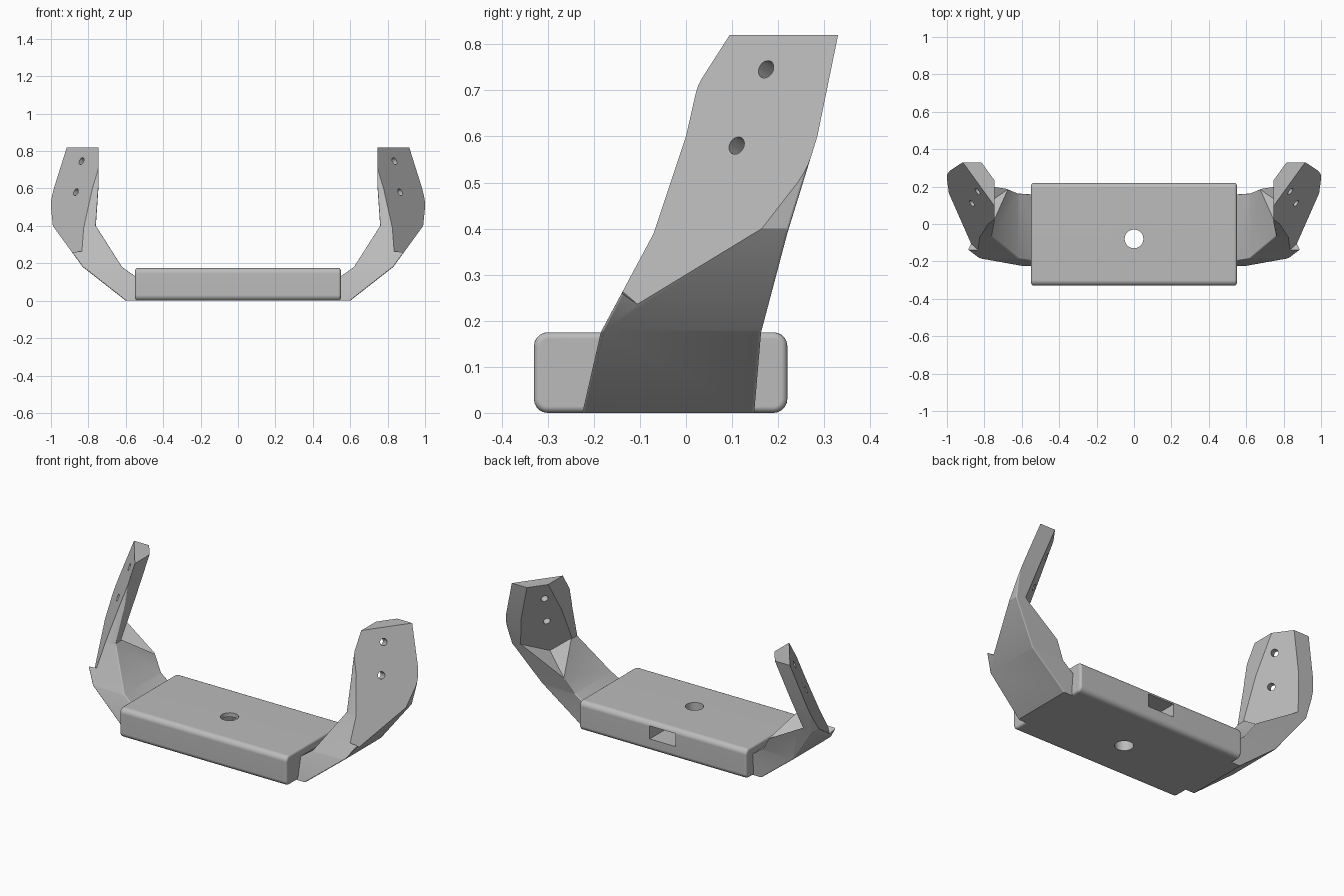
import bpy, bmesh, math
from mathutils import Vector, Matrix

cube = bpy.data.objects.get("Cube")
if cube:
    bpy.data.objects.remove(cube, do_unlink=True)

grey = bpy.data.materials.new("plain_grey")
grey.use_nodes = True
COLOUR = (0.5, 0.5, 0.5, 1)
grey.diffuse_color = COLOUR
grey.node_tree.nodes["Principled BSDF"].inputs["Base Color"].default_value = COLOUR


def make(name, bm):
    bmesh.ops.recalc_face_normals(bm, faces=bm.faces)
    mesh = bpy.data.meshes.new(name)
    bm.to_mesh(mesh)
    bm.free()
    mesh.materials.append(grey)
    obj = bpy.data.objects.new(name, mesh)
    bpy.context.collection.objects.link(obj)
    return obj


def modify(obj, kind, **settings):
    bpy.context.view_layer.objects.active = obj
    mod = obj.modifiers.new(kind.lower(), kind)
    for key, value in settings.items():
        setattr(mod, key, value)
    bpy.ops.object.modifier_apply(modifier=mod.name)


def combine(obj, other, operation="DIFFERENCE"):
    modify(obj, "BOOLEAN", operation=operation, solver="EXACT", object=other)
    bpy.data.objects.remove(other, do_unlink=True)


def prism(name, points, axis):
    """Extrude a (horizontal, z) outline along x or y."""
    bm = bmesh.new()
    if axis == "y":
        verts = [bm.verts.new((h, -1, z)) for h, z in points]
        along = Vector((0, 2, 0))
    else:
        verts = [bm.verts.new((0, h, z)) for h, z in points]
        along = Vector((2, 0, 0))
    face = bm.faces.new(verts)
    top = bmesh.ops.extrude_face_region(bm, geom=[face])["geom"]
    bmesh.ops.translate(bm, vec=along, verts=[v for v in top if isinstance(v, bmesh.types.BMVert)])
    return make(name, bm)


def block(name, low, high):
    bm = bmesh.new()
    low, high = Vector(low), Vector(high)
    bmesh.ops.create_cube(bm, size=1, matrix=Matrix.Translation((low + high) / 2)
                          @ Matrix.Diagonal((*(high - low), 1)))
    return make(name, bm)


def half_space(*planes):
    """Large solid holding every point p with normal . p > distance."""
    bm = bmesh.new()
    bmesh.ops.create_cube(bm, size=5)
    for normal, distance in planes:
        n = Vector(normal)
        bmesh.ops.bisect_plane(bm, geom=bm.verts[:] + bm.edges[:] + bm.faces[:],
                               plane_co=n * distance / n.length_squared,
                               plane_no=n, clear_inner=True)
        bmesh.ops.holes_fill(bm, edges=bm.edges, sides=0)
    return make("cutter", bm)


def rod(centre, direction, radius, depth):
    bm = bmesh.new()
    turn = Vector(direction).to_track_quat("Z", "Y").to_matrix().to_4x4()
    bmesh.ops.create_cone(bm, cap_ends=True, segments=32, radius1=radius, radius2=radius,
                          depth=depth, matrix=Matrix.Translation(centre) @ turn)
    return make("cutter", bm)


def finish(obj):
    bpy.ops.object.select_all(action="DESELECT")
    obj.select_set(True)
    bpy.context.view_layer.objects.active = obj
    bpy.ops.object.shade_smooth_by_angle(angle=math.radians(25))
    modify(obj, "WEIGHTED_NORMAL", keep_sharp=True)


# Base block: long edges rounded more than the ends
base = block("base_block", (-0.55, -0.33, 0), (0.55, 0.22, 0.175))
bm = bmesh.new()
bm.from_mesh(base.data)
long_edges = [e for e in bm.edges if abs(e.verts[0].co.x - e.verts[1].co.x) > 1]
bmesh.ops.bevel(bm, geom=long_edges, offset=0.03, segments=5, profile=0.5, affect="EDGES")
bm.to_mesh(base.data)
bm.free()
modify(base, "BEVEL", width=0.014, segments=4, limit_method="ANGLE", angle_limit=math.radians(60))

# Vertical hole and rear slot
combine(base, block("cutter", (-0.085, -0.08, 0.073), (0.085, 0.5, 0.15)))
combine(base, rod((0, -0.08, 0.09), (0, 0, 1), 0.05, 1))
finish(base)

# Arm body: front outline crossed with side outline
arms = prism("side_arms", [(0.45, -0.1), (0.472, -0.1), (0.83, 0.18), (0.99, 0.4), (1, 0.5),
                           (1, 1), (0.745, 1), (0.745, 0.62), (0.76, 0.4), (0.62, 0.18),
                           (0.45, 0.06)], "y")
side = prism("cutter", [(-0.248, -0.1), (0.138, -0.1), (0.148, 0), (0.163, 0.175), (0.22, 0.39),
                        (0.285, 0.6), (0.367, 1), (0.09, 1), (0, 0.6), (-0.07, 0.39),
                        (-0.185, 0.175), (-0.225, 0)], "x")
combine(arms, side, "INTERSECT")
modify(arms, "BEVEL", width=0.018, segments=4, limit_method="ANGLE", angle_limit=math.radians(60))

# Level top and bottom
combine(arms, half_space(((0, 0, 1), 0.82)))
combine(arms, half_space(((0, 0, -1), 0)))

# Slanted mounting plate: outer cut, inner pocket, two screw holes
plate = Vector((0.81, -0.586, 0.375))
floor = Vector((0.08, 0.6, 0.8))
combine(arms, half_space((plate, 0.8555), (floor, 0.195)))
combine(arms, half_space((-plate, -0.775), (floor, 0.377), ((-0.47, -0.18, 0.86), -0.122)))
for centre in ((0.835, 0.175, 0.745), (0.867, 0.11, 0.58)):
    combine(arms, rod(centre, plate, 0.02, 0.4))

# Opposite arm
modify(arms, "MIRROR", use_clip=False, use_mirror_merge=False)
finish(arms)
